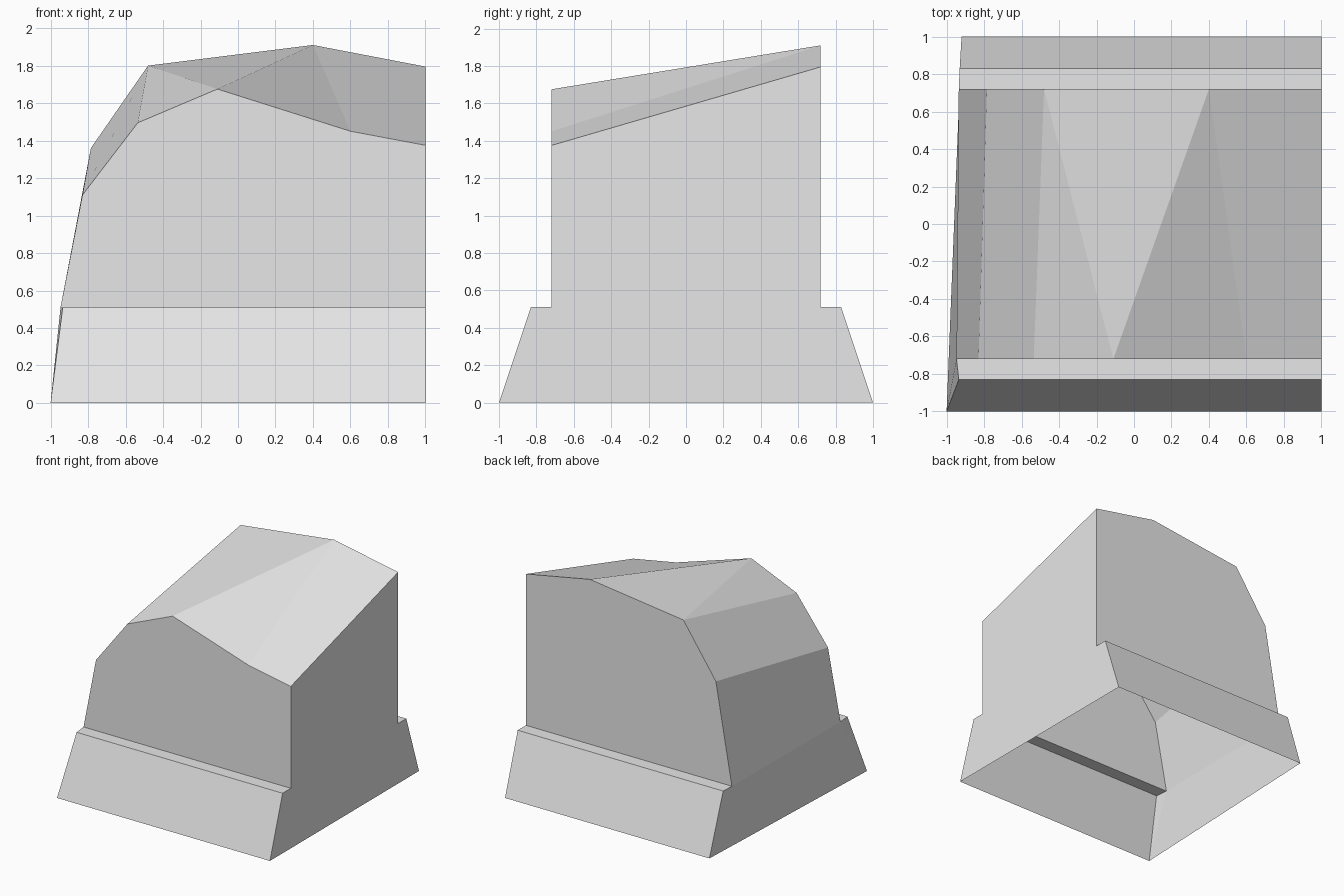
import bpy, bmesh

cube = bpy.data.objects.get("Cube")
if cube:
    bpy.data.objects.remove(cube, do_unlink=True)

# Single grey material
grey = bpy.data.materials.new("plain grey")
grey.use_nodes = True
colour = (0.8, 0.8, 0.8, 1)
grey.diffuse_color = colour
grey.node_tree.nodes["Principled BSDF"].inputs["Base Color"].default_value = colour

bm = bmesh.new()
WALL_Y, LIP_Y, LEDGE_Z = 0.72, 0.83, 0.51


def outline(y, points):
    return [bm.verts.new((x, y, z)) for x, z in points]


def face(*verts):
    bm.faces.new(verts)


# Gable outlines, from the ledge on one side over the roof to the flat end
front = outline(-WALL_Y, [(-0.947, LEDGE_Z), (-0.83, 1.11), (-0.535, 1.495),
                          (-0.11, 1.675), (0.6, 1.45), (1, 1.375), (1, LEDGE_Z)])
back = outline(WALL_Y, [(-0.935, LEDGE_Z), (-0.785, 1.36), (-0.48, 1.80),
                        (0.4, 1.91), (1, 1.795), (1, LEDGE_Z)])

# Skirt outlines: lip and foot, each from the sloped end to the flat end
front_lip = outline(-LIP_Y, [(-0.935, LEDGE_Z), (1, LEDGE_Z)])
front_foot = outline(-1, [(-1, 0), (1, 0)])
back_lip = outline(LIP_Y, [(-0.93, LEDGE_Z), (1, LEDGE_Z)])
back_foot = outline(1, [(-0.92, 0), (1, 0)])

# Gable walls
face(*front)
face(*reversed(back))

# Ledges and sloping skirts
for wall, lip, foot in ((front, front_lip, front_foot), (back, back_lip, back_foot)):
    face(wall[0], wall[-1], lip[1], lip[0])
    face(lip[0], lip[1], foot[1], foot[0])
    face(wall[0], lip[0], foot[0])

# Faceted shoulder and lower sloped end
for i in range(2):
    face(front[i], front[i + 1], back[i + 1], back[i])
face(front[0], back[0], back_foot[0], front_foot[0])

# Roof facets
face(front[2], front[3], back[2])
face(front[3], back[3], back[2])
face(front[3], front[4], back[3])
face(front[4], front[5], back[4], back[3])

# Flat end
face(front[5], front[6], front_lip[1], front_foot[1],
     back_foot[1], back_lip[1], back[5], back[4])

bmesh.ops.recalc_face_normals(bm, faces=bm.faces)
# Make sure the shell faces outwards
bm.faces.ensure_lookup_table()
if bm.faces[0].normal.y > 0:
    bmesh.ops.reverse_faces(bm, faces=bm.faces)

mesh = bpy.data.meshes.new("hollow_housing")
bm.to_mesh(mesh)
bm.free()
mesh.materials.append(grey)
housing = bpy.data.objects.new("hollow_housing", mesh)
bpy.context.collection.objects.link(housing)
